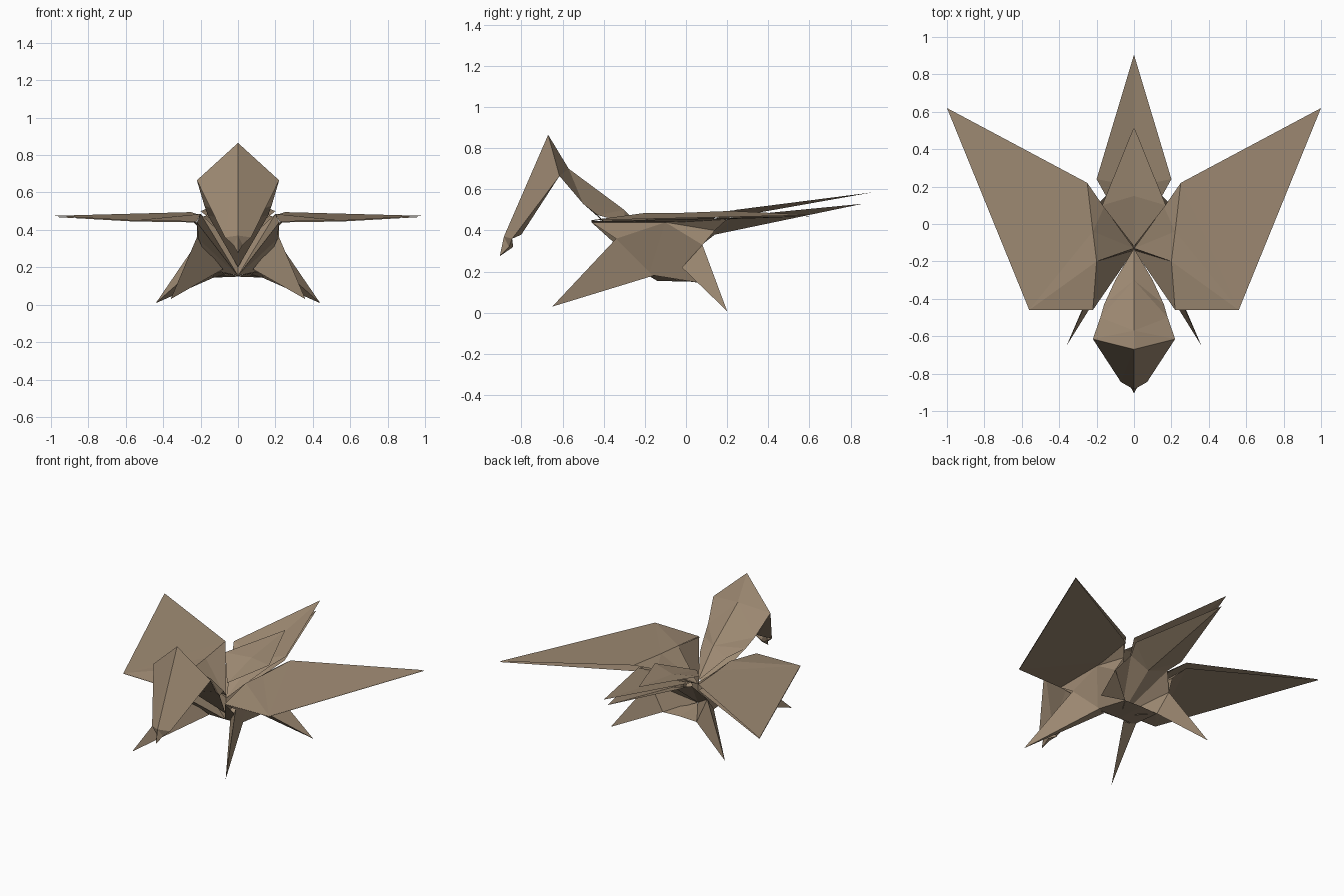
import bpy

paper = bpy.data.materials.new("brown paper")
paper.diffuse_color = (0.35, 0.26, 0.175, 1)


def folded_sheet(name, points, faces):
    """One half of a folded paper sheet, mirrored across x = 0."""
    mesh = bpy.data.meshes.new(name)
    mesh.from_pydata(points, [], faces)
    mesh.materials.append(paper)
    obj = bpy.data.objects.new(name, mesh)
    bpy.context.collection.objects.link(obj)
    mirror = obj.modifiers.new("mirror", 'MIRROR')
    mirror.use_clip = True
    return obj


# Wings: upper layer with a crease to the shoulder, and a lower layer
folded_sheet("wing_upper", [
    (.22, -.46, .445), (.56, -.46, .45), (1, .62, .475),
    (.25, .22, .495), (.22, -.04, .485), (.2, -.2, .485)],
    [(0, 1, 5), (5, 1, 4), (4, 1, 3), (3, 1, 2)])
folded_sheet("wing_lower", [
    (.22, -.46, .44), (.56, -.46, .445), (1, .62, .47),
    (.25, .22, .455), (.22, -.04, .44)],
    [(0, 1, 4), (4, 1, 3), (3, 1, 2)])

# Shoulder folds between wing and tail, sinking to the centre
folded_sheet("back_fold", [
    (.25, .22, .495), (.16, .09, .44), (.22, -.04, .485),
    (.2, -.2, .485), (0, -.13, .3)],
    [(0, 1, 2), (2, 1, 4), (2, 4, 3)])

# Open chest valley in front of the body centre
folded_sheet("chest", [
    (.2, -.2, .485), (.22, -.46, .44), (.21, -.36, .35),
    (0, -.14, .155), (0, -.13, .3), (.14, -.19, .185)],
    [(0, 1, 3), (0, 3, 4), (1, 2, 3), (2, 5, 3)])

# Outer body skin and belly
folded_sheet("body_side", [
    (.22, -.46, .44), (.22, -.34, .36), (.15, -.18, .185),
    (.13, .07, .145), (.22, .08, .33), (.2, .14, .4),
    (.25, .2, .455), (0, -.14, .155), (0, .07, .15), (.22, -.1, .44)],
    [(0, 1, 9), (1, 2, 9), (2, 3, 4, 9), (9, 4, 5), (9, 5, 6),
     (2, 7, 8, 3)])

# Legs: slim folded spikes
folded_sheet("front_leg", [
    (.36, -.65, .03), (.22, -.34, .36), (.15, -.16, .18), (.08, -.2, .19)],
    [(0, 1, 2), (0, 3, 1), (0, 2, 3)])
folded_sheet("rear_leg", [
    (.44, .2, .008), (.22, .08, .33), (.13, .07, .145), (.2, -.02, .22)],
    [(0, 1, 3), (0, 3, 2), (0, 2, 1)])

# Rear inner walls joining the body to the tail
folded_sheet("rear_wall", [
    (0, -.13, .17), (.13, .07, .145), (.22, .08, .33),
    (.15, .15, .43), (0, .14, .38)],
    [(0, 1, 2), (0, 2, 3), (0, 3, 4)])

# Tail: two shallow valley layers and a short top flap
folded_sheet("tail_upper", [
    (0, .905, .585), (.2, .24, .5), (.15, .15, .46),
    (0, -.13, .3), (0, .2, .46)],
    [(0, 4, 1), (1, 4, 2), (2, 4, 3)])
folded_sheet("tail_lower", [
    (0, .86, .53), (.19, .24, .47), (.15, .15, .43),
    (0, -.13, .2), (0, .14, .38)],
    [(0, 1, 4), (1, 2, 4), (2, 3, 4)])
folded_sheet("tail_flap", [
    (0, .52, .525), (.17, .1, .485), (0, -.12, .4), (0, .15, .475)],
    [(0, 3, 1), (1, 3, 2)])

# Neck: ridged back and folded under layer
folded_sheet("neck", [
    (0, -.13, .32), (0, -.3, .5), (0, -.57, .70), (0, -.67, .865),
    (.22, -.615, .665), (.18, -.5, .53), (.16, -.43, .475), (.1, -.3, .44)],
    [(0, 7, 1), (1, 7, 6), (1, 6, 5), (1, 5, 2), (2, 5, 4), (2, 4, 3)])
folded_sheet("neck_underside", [
    (.22, -.615, .665), (.18, -.5, .53), (.16, -.43, .475),
    (0, -.58, .66), (0, -.42, .46), (0, -.14, .2)],
    [(0, 3, 1), (1, 3, 4), (1, 4, 2), (2, 4, 5)])

# Head: front shield, inner lining and beak
folded_sheet("head", [
    (0, -.67, .865), (.22, -.615, .665), (.07, -.845, .36), (0, -.885, .37),
    (0, -.62, .67), (0, -.8, .38)],
    [(0, 1, 2, ), (0, 2, 3), (1, 4, 5), (1, 5, 2)])
folded_sheet("beak", [
    (0, -.885, .37), (.07, -.845, .36), (.025, -.86, .32),
    (0, -.905, .275), (0, -.84, .32)],
    [(0, 1, 2), (0, 2, 3), (2, 4, 3), (1, 4, 2)])
